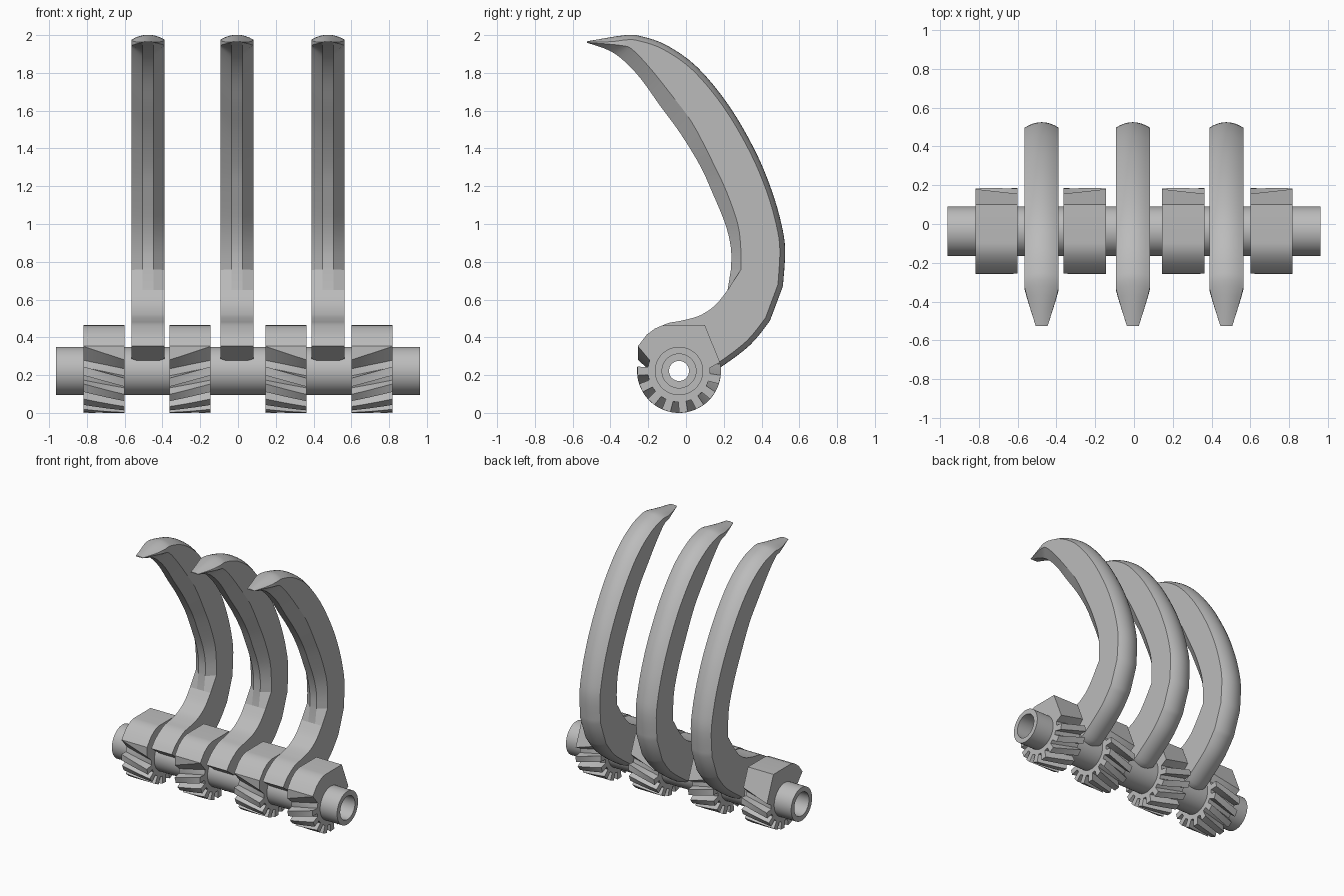
import bpy, bmesh
from math import sin, cos, radians, hypot, atan2, pi
from mathutils import Vector

cube = bpy.data.objects.get("Cube")
if cube:
    bpy.data.objects.remove(cube, do_unlink=True)

AXIS_Y, AXIS_Z = -0.037, 0.222      # shaft centre line
HALF = 0.0875                       # half width of a claw
EDGE = 0.029                        # half width of its blunt inner edge

steel = bpy.data.materials.new("grey_steel")
steel.use_nodes = True
GREY = (0.5, 0.5, 0.5, 1)
steel.diffuse_color = GREY
steel.node_tree.nodes["Principled BSDF"].inputs["Base Color"].default_value = GREY


def loft(name, rings, loop=False, angle=25):
    """Skin closed rings of points; either loop back to the start or cap the ends."""
    bm = bmesh.new()
    rows = [[bm.verts.new(p) for p in ring] for ring in rings]
    pairs = list(zip(rows, rows[1:]))
    if loop:
        pairs.append((rows[-1], rows[0]))
    else:
        bm.faces.new(rows[0])
        bm.faces.new(rows[-1])
    for a, b in pairs:
        for i in range(len(a)):
            j = (i + 1) % len(a)
            bm.faces.new((a[i], a[j], b[j], b[i]))
    bmesh.ops.remove_doubles(bm, verts=bm.verts, dist=0.0002)
    bmesh.ops.recalc_face_normals(bm, faces=bm.faces)
    mesh = bpy.data.meshes.new(name)
    bm.to_mesh(mesh)
    bm.free()
    mesh.materials.append(steel)
    obj = bpy.data.objects.new(name, mesh)
    bpy.context.collection.objects.link(obj)
    bpy.ops.object.select_all(action="DESELECT")
    obj.select_set(True)
    bpy.context.view_layer.objects.active = obj
    bpy.ops.object.shade_smooth_by_angle(angle=radians(angle))
    return obj


def polar(r, degrees):
    return r * cos(radians(degrees)), r * sin(radians(degrees))


def slice_at(x, points):
    return [(x, AXIS_Y + y, AXIS_Z + z) for y, z in points]


# Hollow shaft with a wider bore at both ends
END, BORE = 0.963, 0.8
section = [(-END, 0.09), (-END, 0.128), (END, 0.128), (END, 0.09),
           (BORE, 0.09), (BORE, 0.053), (-BORE, 0.053), (-BORE, 0.09)]
loft("shaft", [slice_at(x, [polar(r, a) for a in range(0, 360, 6)])
               for x, r in section], loop=True)


# Gear blocks: fixed hood above, helical teeth below
def gear_profile(twist):
    f = 0.3 * twist / 16
    right = Vector((0.217, 0.045)).lerp(Vector((0.137, 0.243)), f)
    pts = [tuple(right), (0.137, 0.243), (-0.06, 0.243), (-0.09, 0.24),
           (-0.127, 0.225), (-0.17, 0.193), (-0.217, 0.132)]
    pts.append((-0.217, 0.13 - 0.072 * twist / 16))
    pts += [polar(0.165, 160 + twist), polar(0.165, 167 + twist)]
    for k in range(8):
        c = 180 + 24 * k + twist
        pts += [polar(0.165, c - 7), polar(0.222, c - 6),
                polar(0.222, c + 6), polar(0.165, c + 7)]
    pts.append(polar(0.165, 366 + twist))
    return pts


def gear_block(name, start, end):
    rings = []
    steps = 8
    for i in range(steps + 1):
        t = i / steps
        rings.append(slice_at(start + (end - start) * t, gear_profile(16 * t)))

    def bore(ring):
        angles = [atan2(z - AXIS_Z, y - AXIS_Y) for x, y, z in ring]
        return slice_at(ring[0][0], [(0.11 * cos(a), 0.11 * sin(a)) for a in angles])

    loft(name, [bore(rings[0])] + rings + [bore(rings[-1])], loop=True)


for side, label in ((1, "left"), (-1, "right")):
    gear_block("outer_gear_" + label, side * 0.818, side * 0.6)
    gear_block("inner_gear_" + label, side * 0.145, side * 0.363)

# Claw stations (y, z): front surface and back ridge of the root
root = [(-.254, .354, -.14, .27), (-.2, .415, -.1, .3), (-.11, .47, -.04, .3),
        (-.03, .487, .03, .27), (.05, .507, .08, .19), (.1, .53, .185, .243),
        (.16, .575, .34, .36), (.22, .65, .444, .487)]
# Inner edge, front corner and back ridge of the blade
blade = [(.238, .76, .29, .757, .513, .67), (.238, .87, .29, .87, .525, .86),
         (.208, 1, .274, 1, .505, 1), (.138, 1.17, .215, 1.17, .453, 1.18),
         (.074, 1.31, .145, 1.32, .365, 1.39), (-.03, 1.48, .03, 1.54, .225, 1.63),
         (-.14, 1.63, -.09, 1.7, .06, 1.83), (-.24, 1.77, -.19, 1.825, -.1, 1.945),
         (-.33, 1.865, -.28, 1.92, -.23, 1.992), (-.41, 1.92, -.34, 1.945, -.32, 2),
         (-.525, 1.96, -.525, 1.961, -.525, 1.967)]
root = [(a, b, a, b, c, d, HALF) for a, b, c, d in root]
blade = [s + (HALF,) for s in blade[:-1]] + [blade[-1] + (EDGE + 0.002,)]


def smooth_path(stations, steps=4):
    """Catmull-Rom interpolation of station tuples."""
    pts = [Vector(s) for s in stations]
    out = []
    for i in range(len(pts) - 1):
        a, b, c, d = pts[max(i - 1, 0)], pts[i], pts[i + 1], pts[min(i + 2, len(pts) - 1)]
        for k in range(steps):
            t = k / steps
            out.append(b + (c - a) * (t / 2) + (a * 2 - b * 5 + c * 4 - d) * (t * t / 2)
                       + (b * 3 - a - c * 3 + d) * (t ** 3 / 2))
    return out + [pts[-1]]


def claw_ring(cx, station):
    iy, iz, sy, sz, my, mz, w = station
    w = min(w, HALF)
    gap = hypot(sy - my, sz - mz)
    inset = min(0.028, 0.7 * gap) / gap

    def back(f):
        return my + (sy - my) * inset * f, mz + (sz - mz) * inset * f

    half = [(EDGE, (iy, iz)), (w, (sy, sz))]
    half += [(w * u, back(u * u)) for u in (1, 0.75, 0.5, 0.25)]
    ring = [(cx + x, *p) for x, p in half] + [(cx, my, mz)]
    return ring + [(cx - x, *p) for x, p in reversed(half)]


stations = smooth_path(root) + smooth_path(blade)
for label, cx in (("right", -0.476), ("middle", -0.006), ("left", 0.476)):
    loft("claw_" + label, [claw_ring(cx, s) for s in stations])
